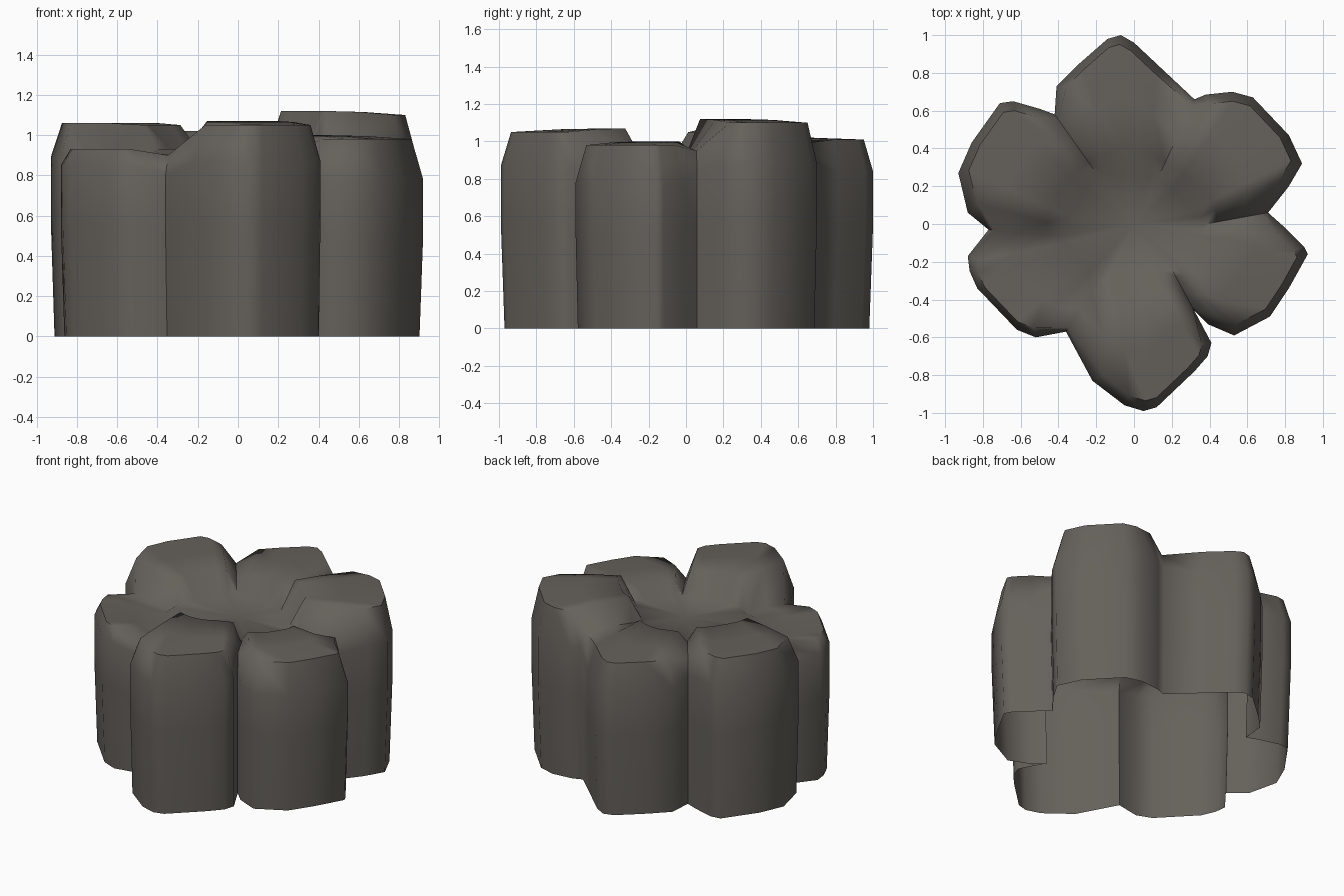
import bpy, bmesh
from mathutils import Vector as V

if "Cube" in bpy.data.objects:
    bpy.data.objects.remove(bpy.data.objects["Cube"])

stone = bpy.data.materials.new("warm_grey_stone")
stone.diffuse_color = (0.13, 0.12, 0.105, 1)
stone.use_nodes = True
stone.node_tree.nodes["Principled BSDF"].inputs["Base Color"].default_value = stone.diffuse_color

# Valleys between neighbouring lobes: outer notch (x, y), inner end (x, y), height
valleys = [
    ((-0.42, 0.58), (-0.20, 0.27), 0.97),
    ((0.32, 0.66), (0.13, 0.25), 0.99),
    ((0.71, 0.06), (0.38, 0.00), 0.95),
    ((0.32, -0.46), (0.20, -0.24), 0.94),
    ((-0.36, -0.57), (-0.20, -0.30), 0.90),
    ((-0.77, -0.03), (-0.40, -0.06), 0.90),
]

# Lobes, clockwise from the back: outline, shoulder, rim and inner crown heights
lobes = [
    ([(-0.41, 0.73), (-0.30, 0.84), (-0.14, 0.98), (-0.07, 1.0), (0.0, 0.96),
      (0.16, 0.81)], 0.84, 1.01, 1.02),
    ([(0.38, 0.685), (0.52, 0.70), (0.63, 0.67), (0.82, 0.47), (0.89, 0.32),
      (0.82, 0.20)], 0.88, 1.10, 1.12),
    ([(0.80, -0.02), (0.90, -0.12), (0.92, -0.16), (0.82, -0.34), (0.72, -0.49),
      (0.53, -0.59), (0.39, -0.53)], 0.78, 0.98, 1.00),
    ([(0.41, -0.63), (0.39, -0.70), (0.32, -0.78), (0.12, -0.97), (0.05, -0.99),
      (-0.05, -0.96), (-0.22, -0.83)], 0.87, 1.05, 1.07),
    ([(-0.52, -0.60), (-0.62, -0.56), (-0.83, -0.34), (-0.87, -0.25),
      (-0.88, -0.17)], 0.85, 0.93, 0.88),
    ([(-0.88, 0.06), (-0.93, 0.27), (-0.86, 0.43), (-0.71, 0.64), (-0.64, 0.65),
      (-0.50, 0.61)], 0.89, 1.06, 1.05),
]
FLOOR = 0.93


def column(p, inner, mid, shoulder, rim, crown, inset):
    """Vertices from the ground, up the wall, over the top to the hub."""
    p, inner, mid = V(p), V(inner), V(mid)
    r = p.lerp(mid, inset)
    c = r.lerp(inner, 0.8)
    rows = [(p * 0.98, 0), (p, shoulder * 0.65), (p, shoulder),
            (r, rim), (r.lerp(c, 0.5), (rim + crown) / 2 + 0.005),
            (c, crown), (inner, FLOOR)]
    return [bm.verts.new((q.x, q.y, z)) for q, z in rows]


bm = bmesh.new()
hub = bm.verts.new((0, 0, FLOOR))
for k, (outline, shoulder, rim, crown) in enumerate(lobes):
    a, b = valleys[k], valleys[(k + 1) % 6]
    n = len(outline) + 1
    mid = sum((V(p) for p in outline), V((0, 0))) / len(outline) * 0.8
    # shared valley, lobe points, shared valley
    cols = [column(a[0], a[1], a[1], a[2] - 0.1, a[2], a[2] - 0.02, 0.08)]
    for i, p in enumerate(outline, 1):
        inner = V(a[1]).lerp(V(b[1]), i / n)
        cols.append(column(p, inner, mid, shoulder, rim, crown, 0.17))
    cols.append(column(b[0], b[1], b[1], b[2] - 0.1, b[2], b[2] - 0.02, 0.08))
    for c, d in zip(cols, cols[1:]):
        for j in range(len(c) - 1):
            bm.faces.new((c[j], c[j + 1], d[j + 1], d[j]))
        bm.faces.new((c[-1], hub, d[-1]))

# Weld lobes into one shell, open underneath
bmesh.ops.remove_doubles(bm, verts=bm.verts[:], dist=0.002)
bmesh.ops.recalc_face_normals(bm, faces=bm.faces[:])
if sum(f.normal.z * f.calc_area() for f in bm.faces) < 0:
    bmesh.ops.reverse_faces(bm, faces=bm.faces[:])
mesh = bpy.data.meshes.new("rock_cluster")
bm.to_mesh(mesh)
bm.free()
mesh.materials.append(stone)
rock = bpy.data.objects.new("rock_cluster", mesh)
bpy.context.collection.objects.link(rock)
bpy.context.view_layer.objects.active = rock
rock.select_set(True)
bpy.ops.object.shade_smooth_by_angle(angle=1.2)
